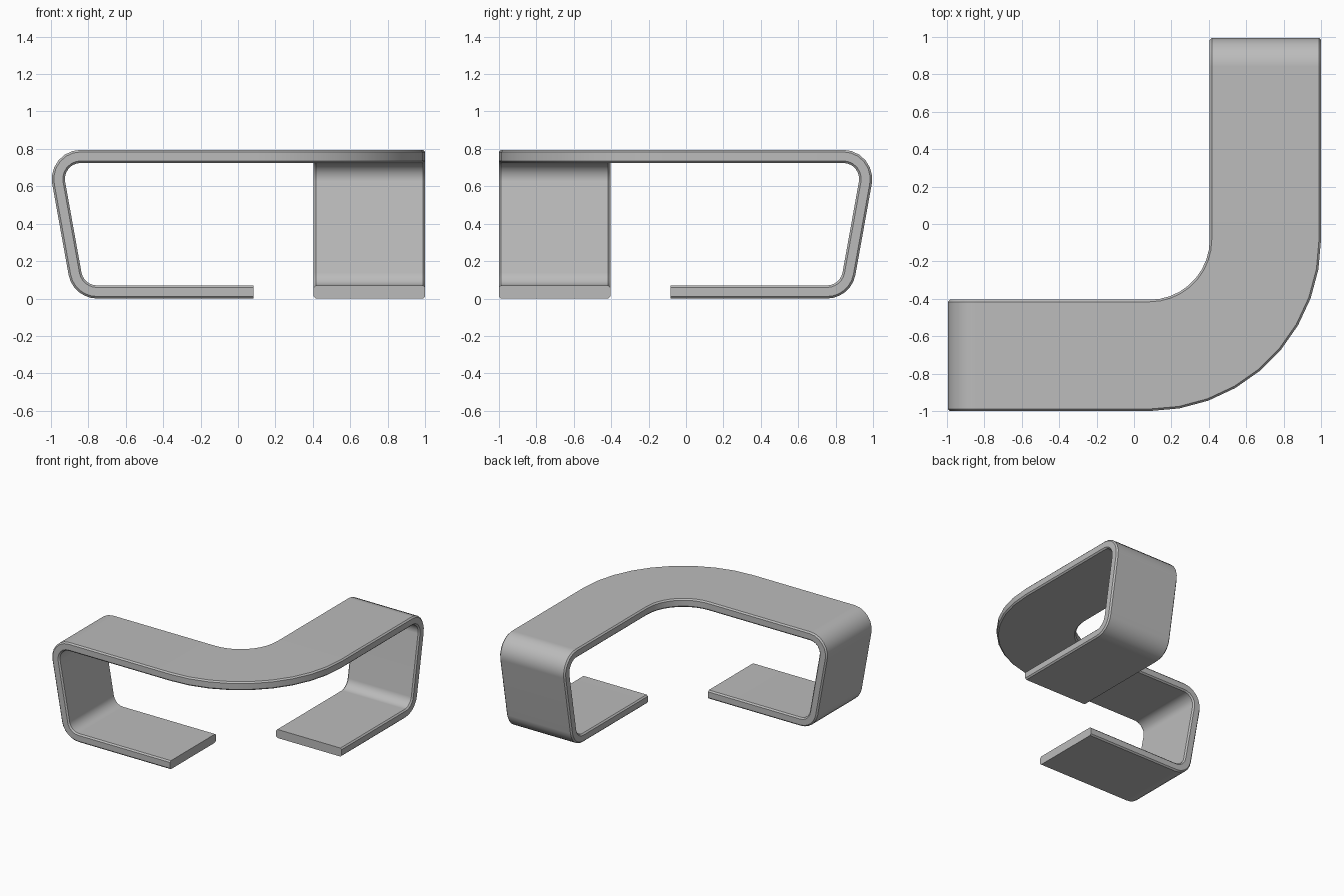
import bpy
import bmesh
from math import radians, sin, cos, tan, pi
from mathutils import Vector

if "Cube" in bpy.data.objects:
    bpy.data.objects.remove(bpy.data.objects["Cube"], do_unlink=True)

WIDTH, THICK, CHAMFER = 0.595, 0.07, 0.011
HEIGHT, BEND = 0.795, 0.155
CENTRE = 0.083                      # centre of the plan curve is (CENTRE, -CENTRE)
FOOT_X, HEAD_X = -0.883, -1.026     # where the leaning leg line meets floor and top

# Grey material
grey = bpy.data.materials.new("grey")
grey.use_nodes = True
colour = (0.5, 0.5, 0.5, 1)
grey.diffuse_color = colour
grey.node_tree.nodes["Principled BSDF"].inputs["Base Color"].default_value = colour

# Chamfered cross-section: u runs across the band, v through its thickness
c = CHAMFER
section = [(c, 0), (WIDTH - c, 0), (WIDTH, c), (WIDTH, THICK - c),
           (WIDTH - c, THICK), (c, THICK), (0, THICK - c), (0, c)]


def bend(cx, cz, start, sweep, steps=6):
    """Outer points and inward normals around one rounded corner of the loop."""
    out = []
    for i in range(steps + 1):
        a = start - sweep * i / steps
        n = Vector((cos(a), sin(a)))
        out.append((Vector((cx, cz)) + n * BEND, -n))
    return out


# Side profile of one arm: foot, lower bend, leaning leg, upper bend, top
lean = math_lean = Vector((HEAD_X - FOOT_X, HEIGHT)).angle(Vector((0, 1)))
low_turn, high_turn = pi / 2 - lean, pi / 2 + lean
profile = [(Vector((CENTRE, 0)), Vector((0, 1)))]
profile += bend(FOOT_X + BEND * tan(low_turn / 2), BEND, -pi / 2, low_turn)
profile += bend(HEAD_X + BEND * tan(high_turn / 2), HEIGHT - BEND,
                pi / 2 + high_turn, high_turn)

# Rings along the first arm, its mirror across the diagonal, and the curve between
arm = [[Vector((p.x + n.x * v, -1 + u, p.y + n.y * v)) for u, v in section]
       for p, n in profile]
other_arm = [[Vector((-q.y, -q.x, q.z)) for q in ring] for ring in reversed(arm)]
curve = []
for i in range(10):
    a = radians(-90 + 10 * i)
    curve.append([Vector((CENTRE + (1 - CENTRE - u) * cos(a) * 1.0 + 0,
                          -CENTRE + (1 - CENTRE - u) * sin(a), HEIGHT - v))
                  for u, v in section])

# Skin the rings into one closed band
bm = bmesh.new()
rings = [[bm.verts.new(q) for q in ring] for ring in arm + curve + other_arm]
for r0, r1 in zip(rings, rings[1:]):
    for j in range(len(section)):
        k = (j + 1) % len(section)
        bm.faces.new((r0[j], r0[k], r1[k], r1[j]))
bm.faces.new(rings[0])
bm.faces.new(rings[-1])
bmesh.ops.recalc_face_normals(bm, faces=bm.faces[:])
mesh = bpy.data.meshes.new("bench_band")
bm.to_mesh(mesh)
bm.free()
mesh.materials.append(grey)

bench = bpy.data.objects.new("bench_band", mesh)
bpy.context.collection.objects.link(bench)
bpy.ops.object.select_all(action="DESELECT")
bench.select_set(True)
bpy.context.view_layer.objects.active = bench
bpy.ops.object.shade_smooth_by_angle(angle=radians(30))
weighted = bench.modifiers.new("flat_shading", "WEIGHTED_NORMAL")
weighted.keep_sharp = True
